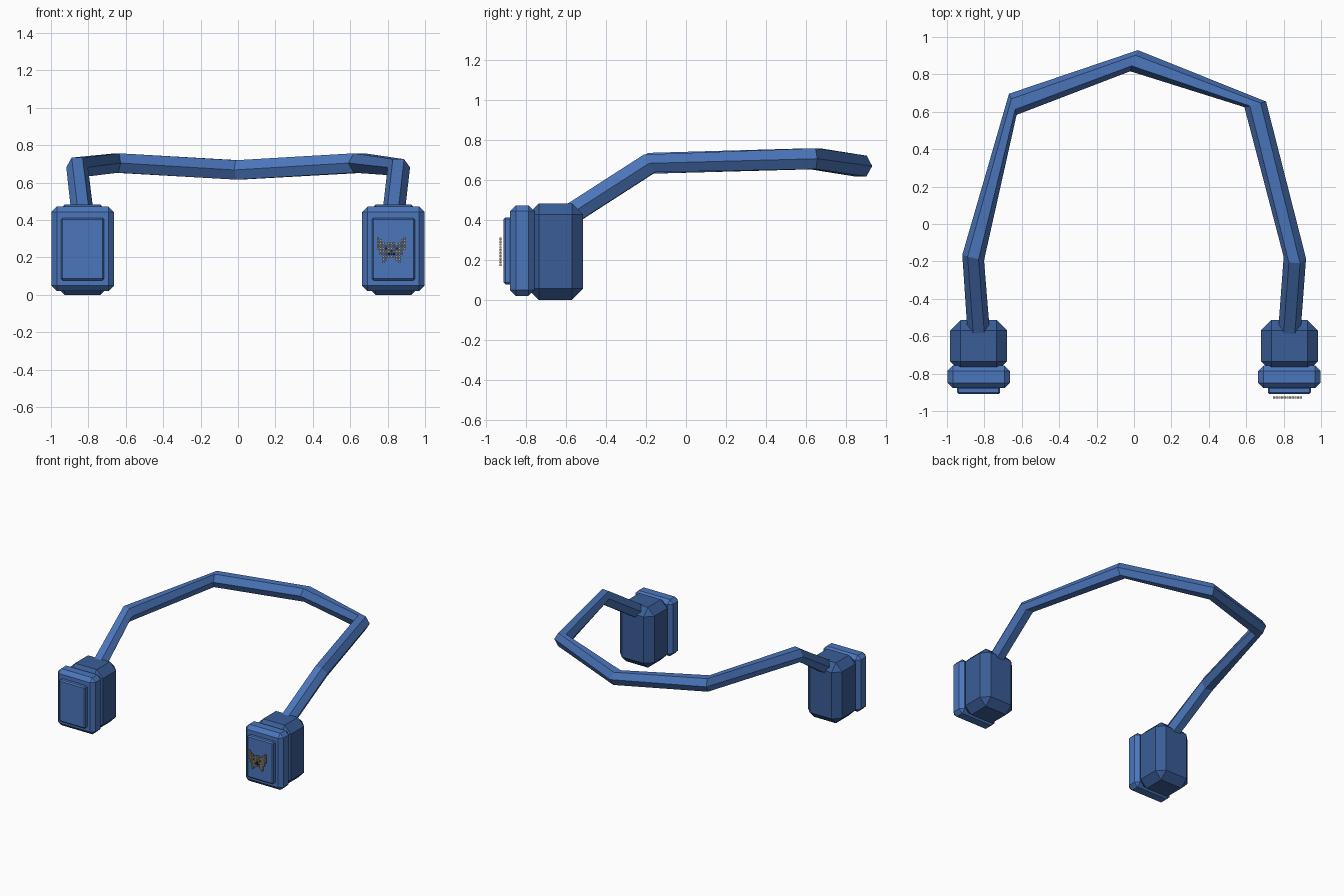
import bpy, bmesh
from mathutils import Vector, Matrix
from math import cos, sin, radians

if "Cube" in bpy.data.objects:
    bpy.data.objects.remove(bpy.data.objects["Cube"])


def material(name, rgb):
    m = bpy.data.materials.new(name)
    m.diffuse_color = (*rgb, 1)
    m.use_nodes = True
    m.node_tree.nodes["Principled BSDF"].inputs["Base Color"].default_value = m.diffuse_color
    return m


BLUE = material("blue", (0.07, 0.18, 0.50))
DARK_BLUE = material("dark blue", (0.042, 0.11, 0.31))
TAN = material("warm grey", (0.40, 0.35, 0.27))
BLACK = material("near black", (0.03, 0.03, 0.03))


def finish(bm, name, *mats):
    bmesh.ops.recalc_face_normals(bm, faces=bm.faces)
    me = bpy.data.meshes.new(name)
    bm.to_mesh(me)
    bm.free()
    for m in mats:
        me.materials.append(m)
    ob = bpy.data.objects.new(name, me)
    bpy.context.collection.objects.link(ob)
    return ob


def add_box(bm, lo, hi):
    lo, hi = Vector(lo), Vector(hi)
    mat = Matrix.Translation((lo + hi) / 2) @ Matrix.Diagonal((*(hi - lo), 1))
    return bmesh.ops.create_cube(bm, size=1, matrix=mat)["verts"]


def chamfered_box(name, lo, hi, chamfer, mat):
    bm = bmesh.new()
    add_box(bm, lo, hi)
    bmesh.ops.bevel(bm, geom=bm.edges[:], offset=chamfer, segments=1,
                    profile=0.5, affect='EDGES')
    return finish(bm, name, mat)


# Two lamps: rear housing, front frame and raised lens cover
for side, cx in (("left", -0.831), ("right", 0.831)):
    chamfered_box(side + "_housing", (cx - 0.152, -0.79, 0.0),
                  (cx + 0.152, -0.513, 0.482), 0.056, DARK_BLUE)
    chamfered_box(side + "_frame", (cx - 0.167, -0.878, 0.02),
                  (cx + 0.167, -0.757, 0.472), 0.029, BLUE)
    chamfered_box(side + "_lens_cover", (cx - 0.115, -0.91, 0.078),
                  (cx + 0.115, -0.87, 0.412), 0.009, BLUE)

# Six-sided bar; each joint ring is square to the segment that follows it
half = [(0.828, -0.61, 0.405), (0.86, -0.18, 0.682), (0.648, 0.64, 0.705)]
path = [Vector((-x, y, z)) for x, y, z in half]
path += [Vector((0, 0.873, 0.668))] + [Vector(p) for p in reversed(half)]
bm = bmesh.new()
rings = []
for i, p in enumerate(path):
    j = min(i, len(path) - 2)
    d = (path[j + 1] - path[j]).normalized()
    across = d.cross(Vector((0, 0, 1))).normalized()
    up = across.cross(d)
    rings.append([bm.verts.new(p + 0.06 * (cos(radians(60 * k)) * across
                                          + sin(radians(60 * k)) * up))
                  for k in range(6)])
for a, b in zip(rings, rings[1:]):
    for k in range(6):
        n = (k + 1) % 6
        bm.faces.new((a[k], a[n], b[n], b[k]))
bm.faces.new(rings[0])
bm.faces.new(rings[-1])
finish(bm, "connecting_bar", BLUE)

# Small bead face floating ahead of the right lens cover
rows = ["X.........X",
        "XX.......XX",
        "XXX.XXX.XXX",
        "XXXXXXXXXXX",
        "XXXoXXXoXXX",
        ".XXXXoXXXX.",
        ".XXXoooXXX.",
        "..XXXXXXX..",
        "..XX...XX..",
        "..X.....X.."]
step = 0.0143
bm = bmesh.new()
for r, row in enumerate(rows):
    for c, ch in enumerate(row):
        if ch == ".":
            continue
        x, z = 0.82 + (c - 5) * step, 0.305 - r * step
        verts = add_box(bm, (x - 0.0058, -0.932, z - 0.0058),
                        (x + 0.0058, -0.921, z + 0.0058))
        for f in {f for v in verts for f in v.link_faces}:
            f.material_index = int(ch == "o")
finish(bm, "bead_face", TAN, BLACK)
